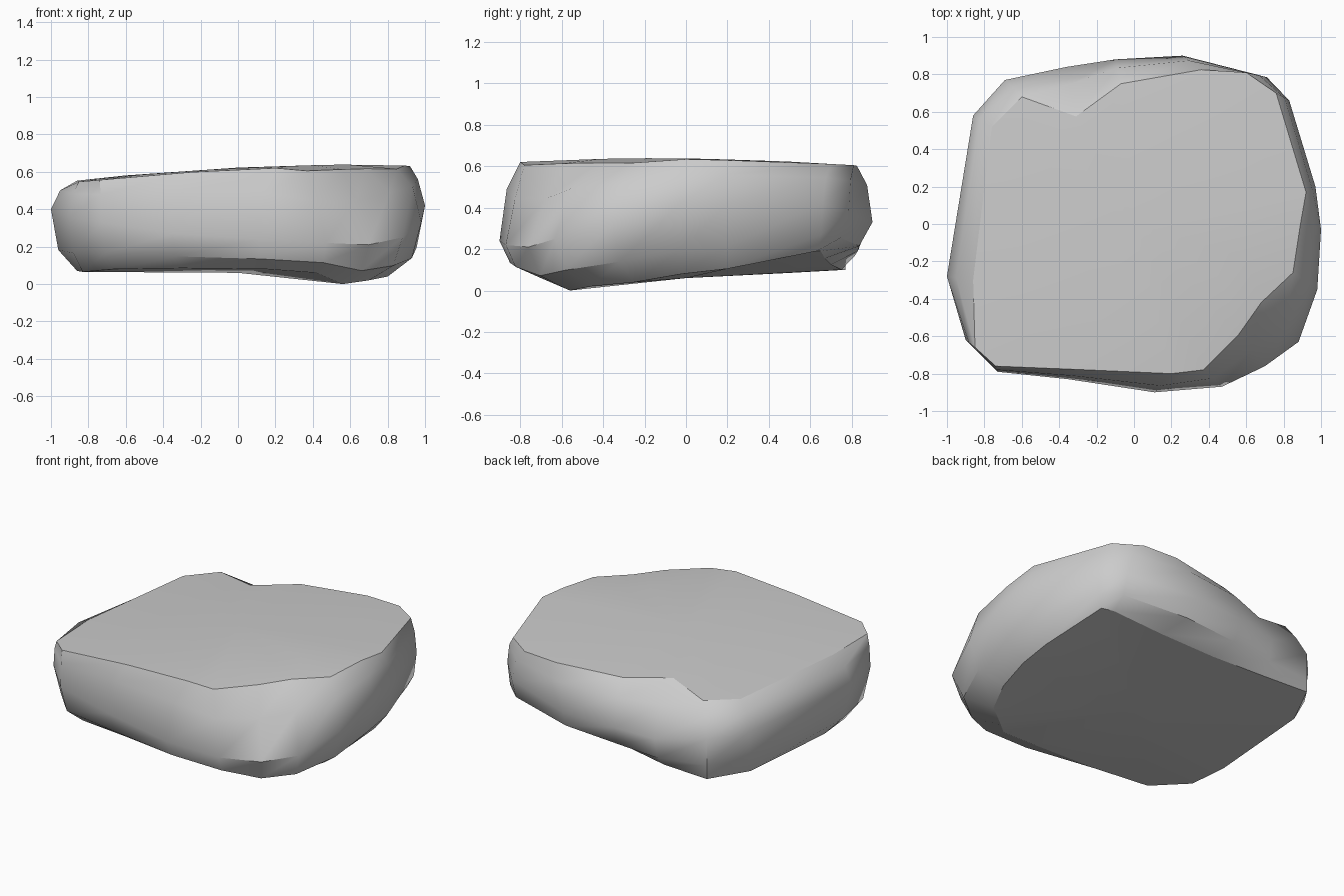
import bpy, bmesh, math

if "Cube" in bpy.data.objects:
    bpy.data.objects.remove(bpy.data.objects["Cube"])

# Matching outlines, counter-clockwise from the front-left corner
TOP = [(-.74, -.76), (-.25, -.78), (.2, -.80), (.37, -.78), (.56, -.59), (.68, -.42),
       (.85, -.26), (.89, 0), (.92, .17), (.76, .70), (.60, .81), (.36, .825),
       (-.07, .75), (-.31, .575), (-.60, .68), (-.76, .52), (-.86, -.3), (-.85, -.66)]
GIRTH = [(-.73, -.79, .33), (-.35, -.83, .27), (.11, -.9, .24), (.47, -.87, .22),
         (.70, -.76, .21), (.88, -.63, .25), (.98, -.35, .33), (1, -.03, .42),
         (.97, .2, .42), (.83, .66, .42), (.71, .785, .38), (.26, .90, .33),
         (-.1, .88, .32), (-.36, .84, .30), (-.69, .77, .36), (-.86, .58, .38),
         (-1, -.28, .40), (-.9, -.62, .36)]
BASE = [(-.66, -.66, .08), (-.3, -.71, .085), (.15, -.72, .08), (.42, -.70, .06),
        (.56, -.56, 0), (.70, -.46, .02), (.80, -.25, .04), (.84, -.02, .08),
        (.85, .2, .105), (.78, .63, .19), (.70, .65, .19), (.35, .67, .155),
        (-.02, .70, .125), (-.37, .75, .10), (-.69, .77, .10), (-.82, .5, .085),
        (-.86, -.2, .07), (-.83, -.45, .065)]


def crown(x, y):
    return .624 + .048 * x - .04 * x * x - .033 * (y + .2) ** 2


def blend(a, b, side, rise):
    return (a[0] + (b[0] - a[0]) * side, a[1] + (b[1] - a[1]) * side, a[2] + (b[2] - a[2]) * rise)


# Chipped front-right rim sits slightly lower; the front corners have straight walls
top = [(x, y, crown(x, y) - (.02 if 3 <= i <= 6 else 0)) for i, (x, y) in enumerate(TOP)]
upper = [blend(g, t, .5 if i in (3, 4, 14) else .35, .58 if i in (3, 4, 14) else .66)
         for i, (g, t) in enumerate(zip(GIRTH, top))]
lower = [blend(g, b, .28, .66) for g, b in zip(GIRTH, BASE)]
inner_top = [(x * .7, y * .7, crown(x * .7, y * .7)) for x, y in TOP]

# Loft the rings into a closed slab
bm = bmesh.new()
rings = [[bm.verts.new(p) for p in ring] for ring in (BASE, lower, GIRTH, upper, top, inner_top)]
n = len(TOP)
for a, b in zip(rings, rings[1:]):
    for i in range(n):
        j = (i + 1) % n
        bm.faces.new((a[i], a[j], b[j], b[i]))
for ring, z in ((rings[0], .06), (rings[-1], crown(0, 0))):
    centre = bm.verts.new((0, 0, z))
    for i in range(n):
        bm.faces.new((ring[i], ring[(i + 1) % n], centre))
bmesh.ops.recalc_face_normals(bm, faces=bm.faces)

# Crisp rims around the flat top and underside
for ring in (rings[0], rings[4]):
    for i in range(n):
        bm.edges.get((ring[i], ring[(i + 1) % n])).smooth = False

mesh = bpy.data.meshes.new("rock_slab")
bm.to_mesh(mesh)
bm.free()
rock = bpy.data.objects.new("rock_slab", mesh)
bpy.context.collection.objects.link(rock)
bpy.context.view_layer.objects.active = rock
rock.select_set(True)
bpy.ops.object.shade_smooth_by_angle(angle=math.radians(40))
